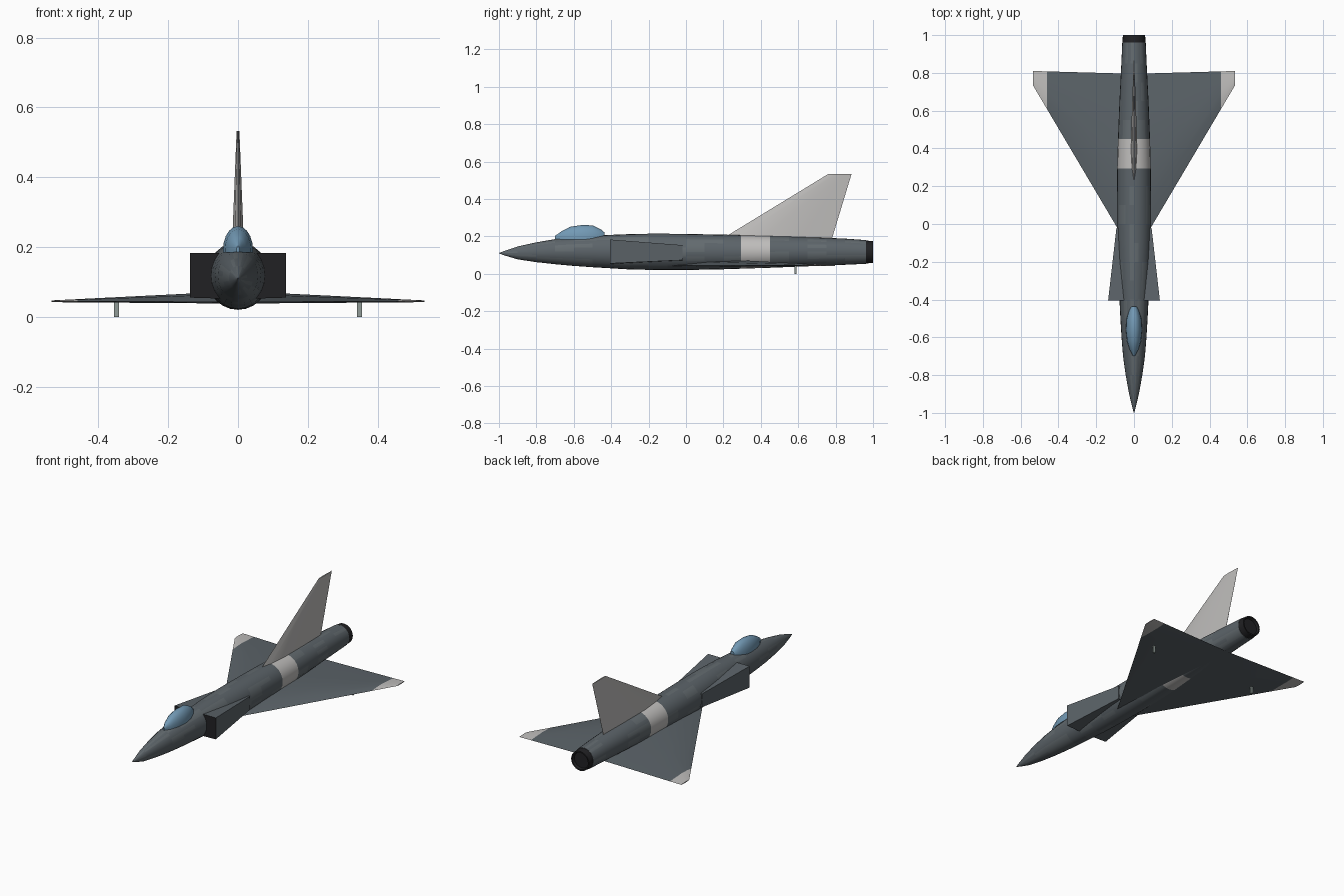
import bpy, bmesh, math, random

if "Cube" in bpy.data.objects:
    bpy.data.objects.remove(bpy.data.objects["Cube"])

random.seed(4)


def material(name, rgb):
    m = bpy.data.materials.new(name)
    m.diffuse_color = (*rgb, 1)
    m.use_nodes = True
    m.node_tree.nodes["Principled BSDF"].inputs["Base Color"].default_value = m.diffuse_color
    return m


GREY = material("slate_grey", (0.105, 0.125, 0.14))
GREY2 = material("slate_grey_light", (0.125, 0.147, 0.16))
PALE = material("pale_grey", (0.52, 0.51, 0.50))
DARK = material("near_black", (0.015, 0.015, 0.017))
GLASS = material("blue_glass", (0.17, 0.32, 0.46))
POST = material("post_grey", (0.28, 0.33, 0.31))


def loft(name, rings, mats, pick=None, angle=35):
    """Skin a list of equal-length point rings, cap both ends."""
    bm = bmesh.new()
    vs = [[bm.verts.new(p) for p in r] for r in rings]
    n = len(rings[0])
    for a, b in zip(vs, vs[1:]):
        for i in range(n):
            j = (i + 1) % n
            bm.faces.new((a[i], a[j], b[j], b[i]))
    bm.faces.new(vs[0])
    bm.faces.new(vs[-1])
    bmesh.ops.recalc_face_normals(bm, faces=bm.faces)
    if pick:
        for f in bm.faces:
            f.material_index = pick(f.calc_center_median())
    me = bpy.data.meshes.new(name)
    bm.to_mesh(me)
    bm.free()
    for m in mats:
        me.materials.append(m)
    ob = bpy.data.objects.new(name, me)
    bpy.context.collection.objects.link(ob)
    bpy.ops.object.select_all(action='DESELECT')
    ob.select_set(True)
    bpy.context.view_layer.objects.active = ob
    bpy.ops.object.shade_smooth_by_angle(angle=math.radians(angle))
    return ob


def oval(y, w, lo, hi, n=24):
    c, h = (lo + hi) / 2, (hi - lo) / 2
    return [(w * math.sin(2 * math.pi * i / n), y, c + h * math.cos(2 * math.pi * i / n))
            for i in range(n)]


# fuselage: y, half width, bottom, top
stations = [(-1.0, .001, .109, .111), (-.97, .009, .098, .122), (-.9, .026, .077, .146),
            (-.8, .044, .062, .168), (-.7, .058, .051, .185), (-.6, .066, .042, .196),
            (-.5, .072, .035, .203), (-.4, .077, .029, .208), (-.3, .082, .023, .212),
            (-.2, .087, .021, .214), (-.1, .090, .020, .214), (0, .091, .020, .213),
            (.1, .091, .022, .211), (.2, .090, .024, .209), (.295, .089, .027, .207),
            (.45, .085, .032, .203), (.55, .081, .036, .200), (.65, .077, .040, .196),
            (.75, .072, .044, .192), (.85, .067, .048, .188), (.962, .062, .053, .180)]


def fuselage_tone(c):
    if .3 < c.y < .445:
        return 2
    return 1 if random.random() < .3 else 0


loft("fuselage", [oval(*s) for s in stations], [GREY, GREY2, PALE], fuselage_tone)

# jet nozzle
loft("exhaust_nozzle", [oval(.96, .061, .055, .178), oval(1.0, .059, .058, .174),
                        oval(1.0, .052, .066, .166), oval(.985, .048, .07, .162)], [DARK])


# delta wing: one span-wise loft, tip to tip
def wing_section(x):
    t = abs(x) / .535
    front, back = -.17 + 1.69 * abs(x), .795 + .015 * t
    chord = back - front
    top, low = .0735 + (.047 - .0735) * t, .038 + .004 * t
    mid = .0425 + .002 * t
    prof = [(0, mid), (.2, mid + (top - mid) * .75), (.45, top), (.75, mid + (top - mid) * .5),
            (1, mid), (.7, low), (.25, low)]
    return [(x, front + f * chord, z) for f, z in prof]


loft("delta_wing", [wing_section(x) for x in (-.535, -.46, -.23, -.1, 0, .1, .23, .46, .535)],
     [GREY, PALE], lambda c: int(abs(c.x) > .47), 40)


# tail fin: lens sections from root to tip
def fin_section(z, y0, y1, half):
    prof = [(0, 0), (.12, .6), (.35, 1), (.7, .6), (1, .03)]
    pts = [(half * w, y0 + f * (y1 - y0), z) for f, w in prof]
    return pts + [(-x, y, zz) for x, y, zz in reversed(pts[1:])]


loft("tail_fin", [fin_section(.17, .165, .775, .0185), fin_section(.533, .76, .885, .004)],
     [PALE], angle=40)

# canopy: y, half width, bottom, top
canopy = [(-.70, .004, .186, .203), (-.665, .023, .184, .227), (-.62, .037, .184, .251),
          (-.56, .043, .184, .260), (-.50, .039, .184, .259), (-.455, .025, .186, .237),
          (-.437, .014, .19, .222)]
rings = []
for y, w, lo, hi in canopy:
    base = lo + .008
    arc = [(w * math.cos(math.pi * i / 10), y, base + (hi - base) * math.sin(math.pi * i / 10))
           for i in range(11)]
    rings.append(arc + [(-w, y, lo), (w, y, lo)])
loft("canopy", rings, [GLASS], angle=50)

# side intakes and wing posts, mirrored
for side, label in ((1, "right"), (-1, "left")):
    def box_ring(y, x0, x1, b0, b1, t0, t1):
        return [(side * x0, y, b0), (side * x1, y, b1), (side * x1, y, t1), (side * x0, y, t0)]

    loft(label + "_intake",
         [box_ring(-.405, .04, .137, .052, .055, .183, .183),
          box_ring(-.02, .05, .093, .07, .073, .153, .153)],
         [GREY, DARK], lambda c: int(c.y < -.4), 20)

    x = side * .348
    loft(label + "_wing_post",
         [[(x + a, .585 + b, z) for a, b in ((-.007, -.006), (.007, -.006), (.007, .006), (-.007, .006))]
          for z in (0, .046)], [POST], angle=20)
